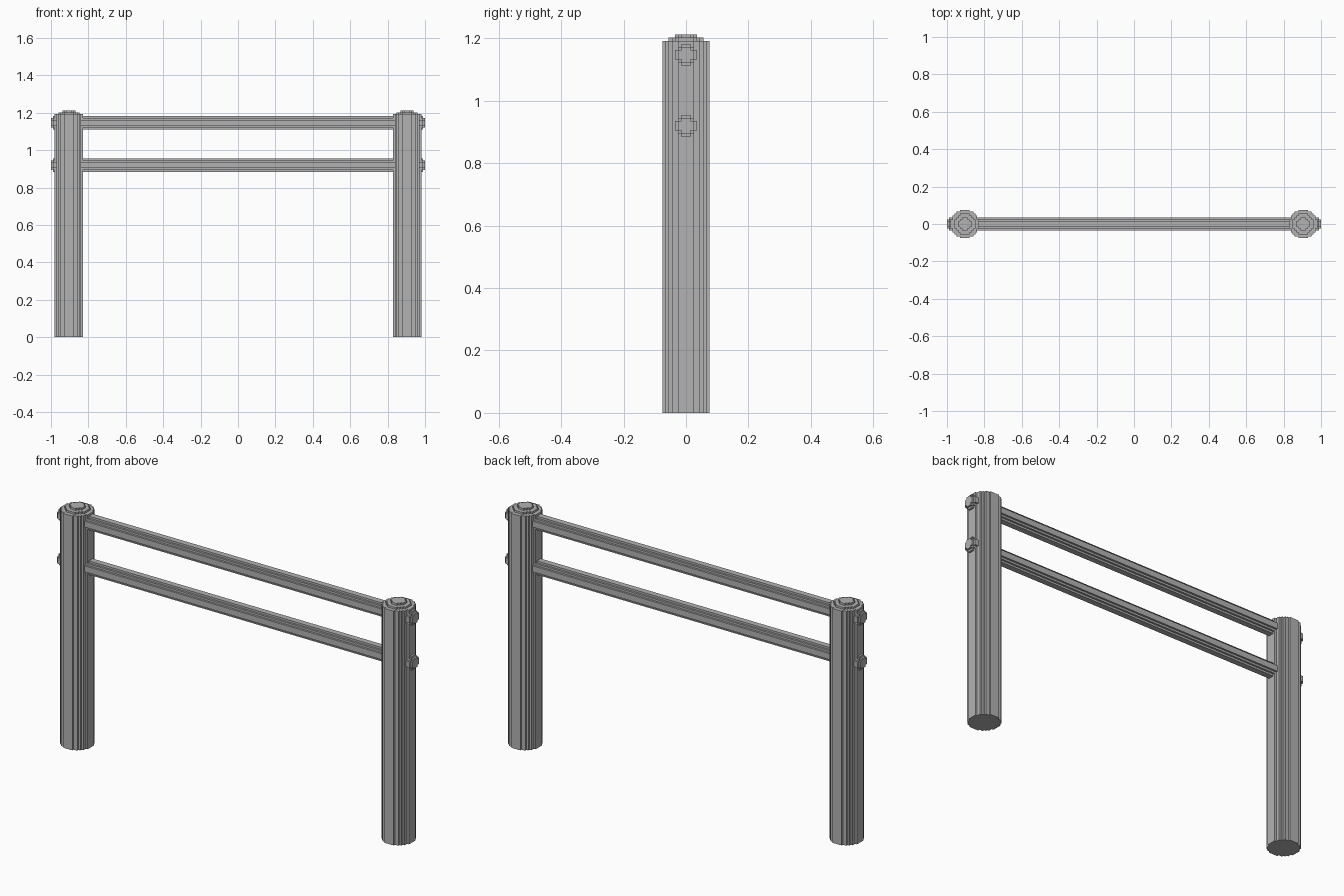
import bpy
import bmesh
from math import sqrt
from mathutils import Vector

cube = bpy.data.objects.get("Cube")
if cube:
    bpy.data.objects.remove(cube, do_unlink=True)

UNIT = 1 / 99  # size of one block step

metal = bpy.data.materials.new("grey_metal")
metal.use_nodes = True
GREY = (0.45, 0.45, 0.45, 1)
metal.diffuse_color = GREY
metal.node_tree.nodes["Principled BSDF"].inputs["Base Color"].default_value = GREY


def stepped_circle(width):
    """Outline of a circle made of square blocks, an odd number wide."""
    r, n = width / 2, width // 2
    half = {j: int(sqrt(r * r - j * j)) + 0.5 for j in range(-n, n + 1)}
    right = []
    for j in range(-n, n + 1):
        if j == -n or half[j] != half[j - 1]:
            right.append((half[j], j - 0.5))
        if j == n or half[j] != half[j + 1]:
            right.append((half[j], j + 0.5))
    return right + [(-u, v) for u, v in reversed(right)]


def stepped_rod(name, axis, centre, layers):
    """Stack prisms (width, start, end) along the x or z axis, in blocks."""
    bm = bmesh.new()
    for width, start, end in layers:
        rings = []
        for t in (start, end):
            ring = []
            for u, v in stepped_circle(width):
                local = Vector((t, u, v)) if axis == "x" else Vector((u, v, t))
                ring.append(bm.verts.new((local + Vector(centre)) * UNIT))
            rings.append(ring)
        low, high = rings
        bm.faces.new(low)
        bm.faces.new(high)
        for i in range(len(low)):
            k = (i + 1) % len(low)
            bm.faces.new((low[i], low[k], high[k], high[i]))
    bmesh.ops.recalc_face_normals(bm, faces=bm.faces)
    mesh = bpy.data.meshes.new(name)
    bm.to_mesh(mesh)
    bm.free()
    mesh.materials.append(metal)
    obj = bpy.data.objects.new(name, mesh)
    bpy.context.collection.objects.link(obj)


RAILS = {"upper": 113.5, "lower": 91}

# Posts with a two-step domed top
for side, sign in (("left", 1), ("right", -1)):
    stepped_rod(side + "_post", "z", (sign * 89.5, 0, 0),
                [(15, 0, 118), (11, 118, 119), (7, 119, 120)])
    # Bolt heads on the outer side of each post
    for level, z in RAILS.items():
        stepped_rod(f"{side}_{level}_bolt", "x", (0, 0, z),
                    [(7, sign * 96, sign * 98), (5, sign * 98, sign * 99)])

# Horizontal rails
for level, z in RAILS.items():
    stepped_rod(level + "_rail", "x", (0, 0, z), [(7, -84, 84)])
